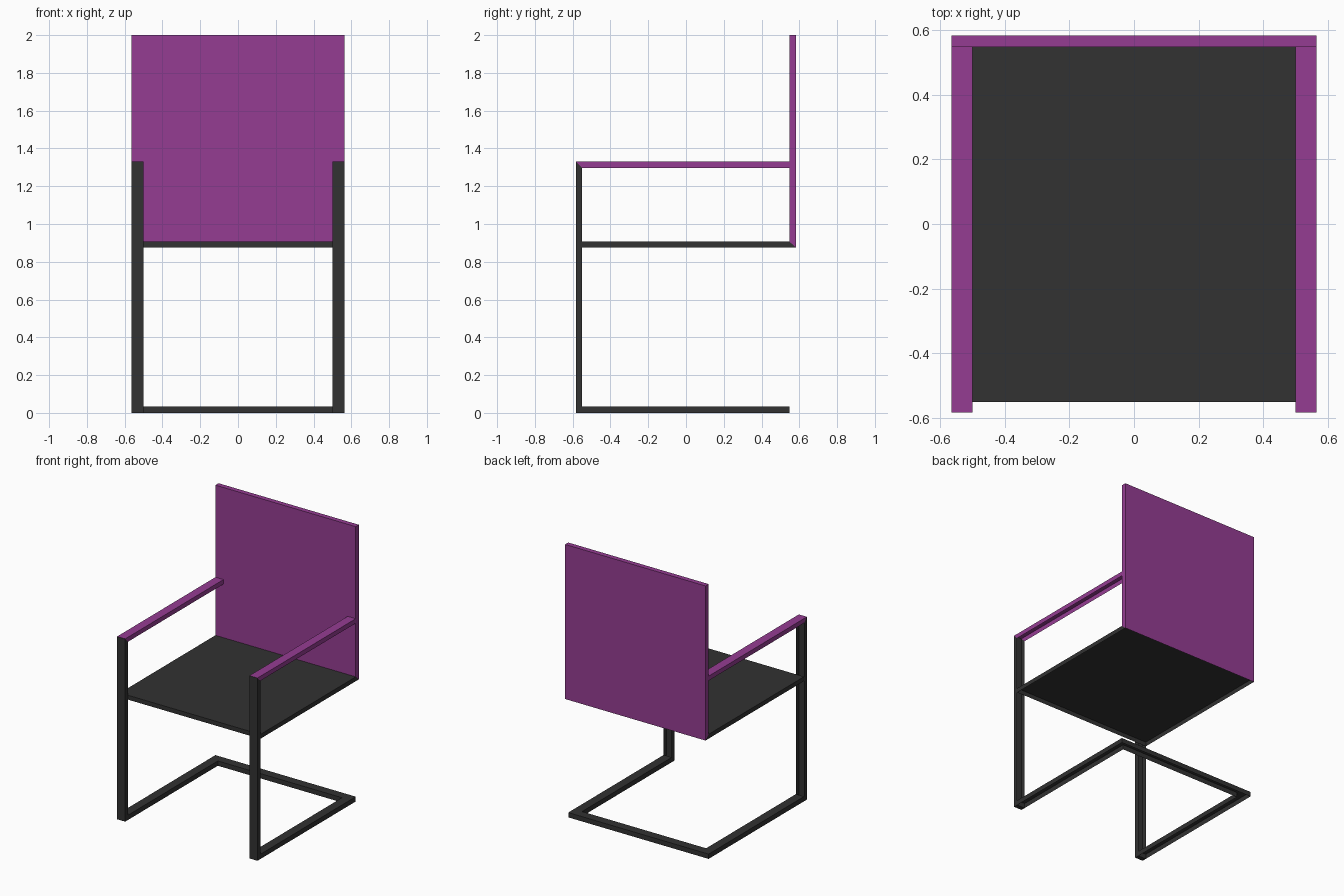
import bpy
import bmesh
from mathutils import Vector

cube = bpy.data.objects.get("Cube")
if cube:
    bpy.data.objects.remove(cube, do_unlink=True)

W, IN = 0.565, 0.5                     # outer and inner half widths
FRONT, LEG, PANEL, BACK = -0.583, -0.55, 0.547, 0.583
T = 0.035                              # bar thickness
SEAT_LOW, SEAT_TOP = 0.875, 0.907
ARM_LOW, ARM_TOP, TOP = 1.297, 1.33, 2.0
DOWN, REAR = Vector((0, 0, -1)), Vector((0, 1, 0))


def material(name, rgb):
    mat = bpy.data.materials.new(name)
    color = (*rgb, 1)
    mat.use_nodes = True
    mat.diffuse_color = color
    for node in mat.node_tree.nodes:
        if node.type == 'BSDF_PRINCIPLED':
            node.inputs["Base Color"].default_value = color
    return mat


dark = material("charcoal", (0.032, 0.032, 0.032))
purple = material("purple", (0.3, 0.046, 0.29))


def channel(name, points, shift, mat, open_side):
    """Extrude a closed outline, then open the shell on one side."""
    bm = bmesh.new()
    face = bm.faces.new([bm.verts.new(p) for p in points])
    result = bmesh.ops.extrude_face_region(bm, geom=[face], use_keep_orig=True)
    verts = [g for g in result["geom"] if isinstance(g, bmesh.types.BMVert)]
    bmesh.ops.translate(bm, verts=verts, vec=Vector(shift))
    bmesh.ops.recalc_face_normals(bm, faces=bm.faces)
    bm.normal_update()
    hidden = [f for f in bm.faces if f.normal.dot(open_side) > 0.6]
    bmesh.ops.delete(bm, geom=hidden, context='FACES')
    mesh = bpy.data.meshes.new(name)
    bm.to_mesh(mesh)
    bm.free()
    mesh.materials.append(mat)
    obj = bpy.data.objects.new(name, mesh)
    bpy.context.collection.objects.link(obj)


def side_profile(name, outline, x0, x1, mat, open_side):
    channel(name, [(x0, y, z) for y, z in outline], (x1 - x0, 0, 0), mat, open_side)


# Seat and backrest, mitred where they meet; the seat is hollow underneath
side_profile("seat", [(LEG, SEAT_LOW), (BACK, SEAT_LOW), (PANEL, SEAT_TOP),
                      (LEG, SEAT_TOP)], -W, W, dark, DOWN)
side_profile("backrest", [(BACK, SEAT_LOW), (BACK, TOP), (PANEL, TOP),
                          (PANEL, SEAT_TOP)], -W, W, purple, DOWN)

# Front legs and armrests: open channels, mitred at the top front corners
for side, x0, x1 in (("left", IN, W), ("right", -W, -IN)):
    side_profile(side + "_front_leg", [(FRONT, 0), (LEG, 0), (LEG, ARM_LOW),
                                       (FRONT, ARM_TOP)], x0, x1, dark, REAR)
    side_profile(side + "_armrest", [(FRONT, ARM_TOP), (LEG, ARM_LOW),
                                     (PANEL, ARM_LOW), (PANEL, ARM_TOP)],
                 x0, x1, purple, DOWN)

# Floor frame: two runners joined by a rear bar, hollow underneath
rear_in = PANEL - (W - IN)
frame = [(-W, LEG), (-IN, LEG), (-IN, rear_in), (IN, rear_in),
         (IN, LEG), (W, LEG), (W, PANEL), (-W, PANEL)]
channel("floor_frame", [(x, y, 0) for x, y in frame], (0, 0, T), dark, DOWN)
